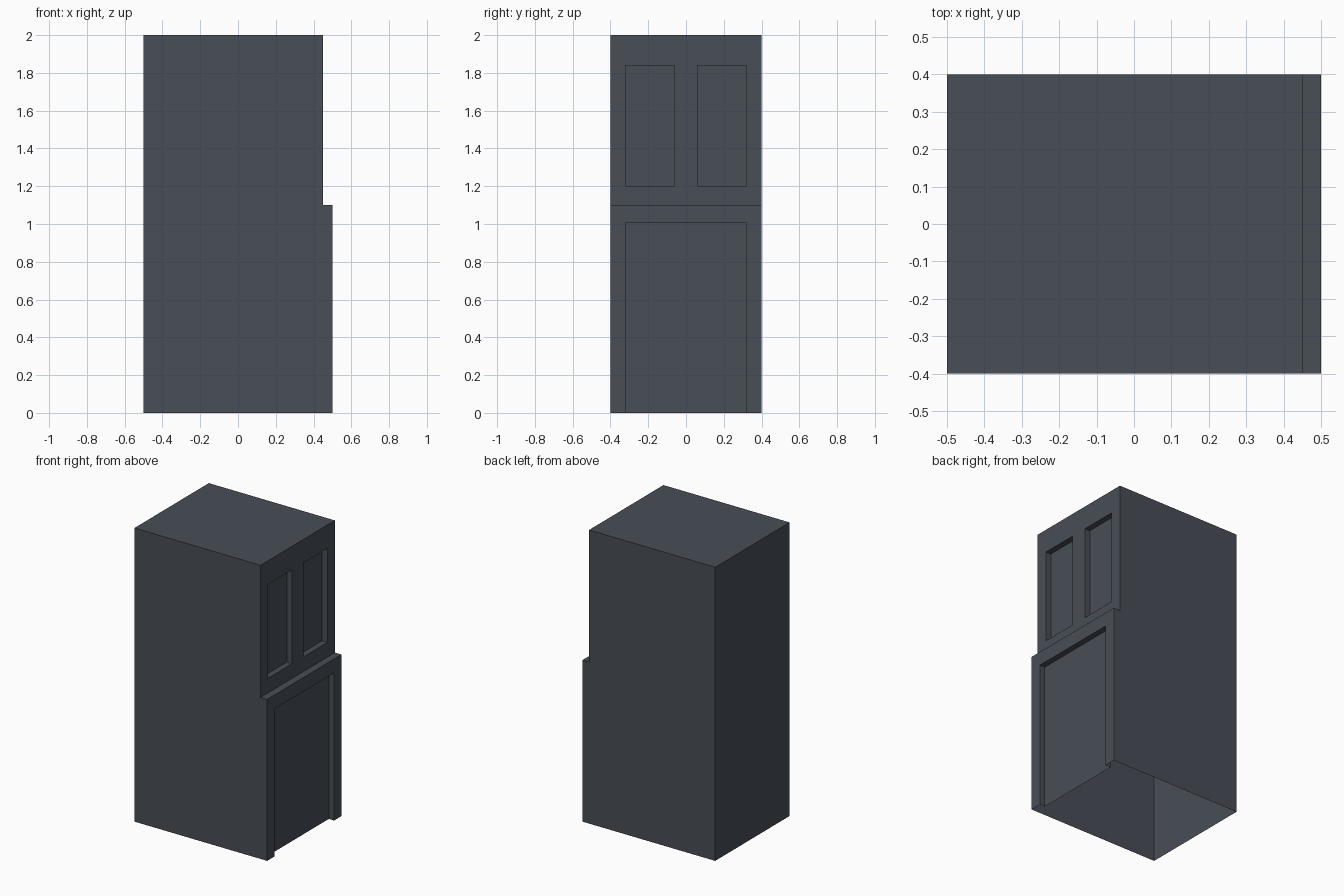
import bpy, bmesh

if "Cube" in bpy.data.objects:
    bpy.data.objects.remove(bpy.data.objects["Cube"])

slate = bpy.data.materials.new("dark slate grey")
slate.diffuse_color = (0.065, 0.074, 0.092, 1)
slate.use_nodes = True
slate.node_tree.nodes["Principled BSDF"].inputs["Base Color"].default_value = slate.diffuse_color

HALF_W = 0.4      # half width across y
RECESS = 0.04     # depth of the sunken panels


def extruded(name, profile, y0, y1):
    """Closed prism: an x/z profile swept from y0 to y1."""
    bm = bmesh.new()
    face = bm.faces.new([bm.verts.new((x, y0, z)) for x, z in profile])
    swept = bmesh.ops.extrude_face_region(bm, geom=[face])["geom"]
    verts = [v for v in swept if isinstance(v, bmesh.types.BMVert)]
    bmesh.ops.translate(bm, verts=verts, vec=(0, y1 - y0, 0))
    bmesh.ops.recalc_face_normals(bm, faces=bm.faces)
    mesh = bpy.data.meshes.new(name)
    bm.to_mesh(mesh)
    bm.free()
    mesh.materials.append(slate)
    ob = bpy.data.objects.new(name, mesh)
    bpy.context.collection.objects.link(ob)
    return ob


def cut_panel(body, front_x, y0, y1, z0, z1):
    """Sink a rectangular panel into the +x side of the body."""
    xa, xb = front_x - RECESS, front_x + 0.2
    cutter = extruded("panel_cutter", [(xa, z0), (xb, z0), (xb, z1), (xa, z1)], y0, y1)
    cutter.hide_render = True
    mod = body.modifiers.new("panel", "BOOLEAN")
    mod.operation = "DIFFERENCE"
    mod.solver = "EXACT"
    mod.object = cutter
    bpy.context.view_layer.objects.active = body
    bpy.ops.object.modifier_apply(modifier=mod.name)
    bpy.data.objects.remove(cutter)


# Stepped cabinet body
body = extruded("cabinet_body",
                [(-0.5, 0), (0.5, 0), (0.5, 1.1), (0.45, 1.1), (0.45, 2), (-0.5, 2)],
                -HALF_W, HALF_W)

# Door recess running to the floor, and two upper window recesses
cut_panel(body, 0.5, -0.32, 0.32, -0.2, 1.005)
for y0, y1 in ((-0.32, -0.06), (0.06, 0.32)):
    cut_panel(body, 0.45, y0, y1, 1.2, 1.84)

# Open underside
bm = bmesh.new()
bm.from_mesh(body.data)
bottom = [f for f in bm.faces if all(v.co.z < 0.001 for v in f.verts)]
bmesh.ops.delete(bm, geom=bottom, context="FACES")
bm.to_mesh(body.data)
bm.free()
